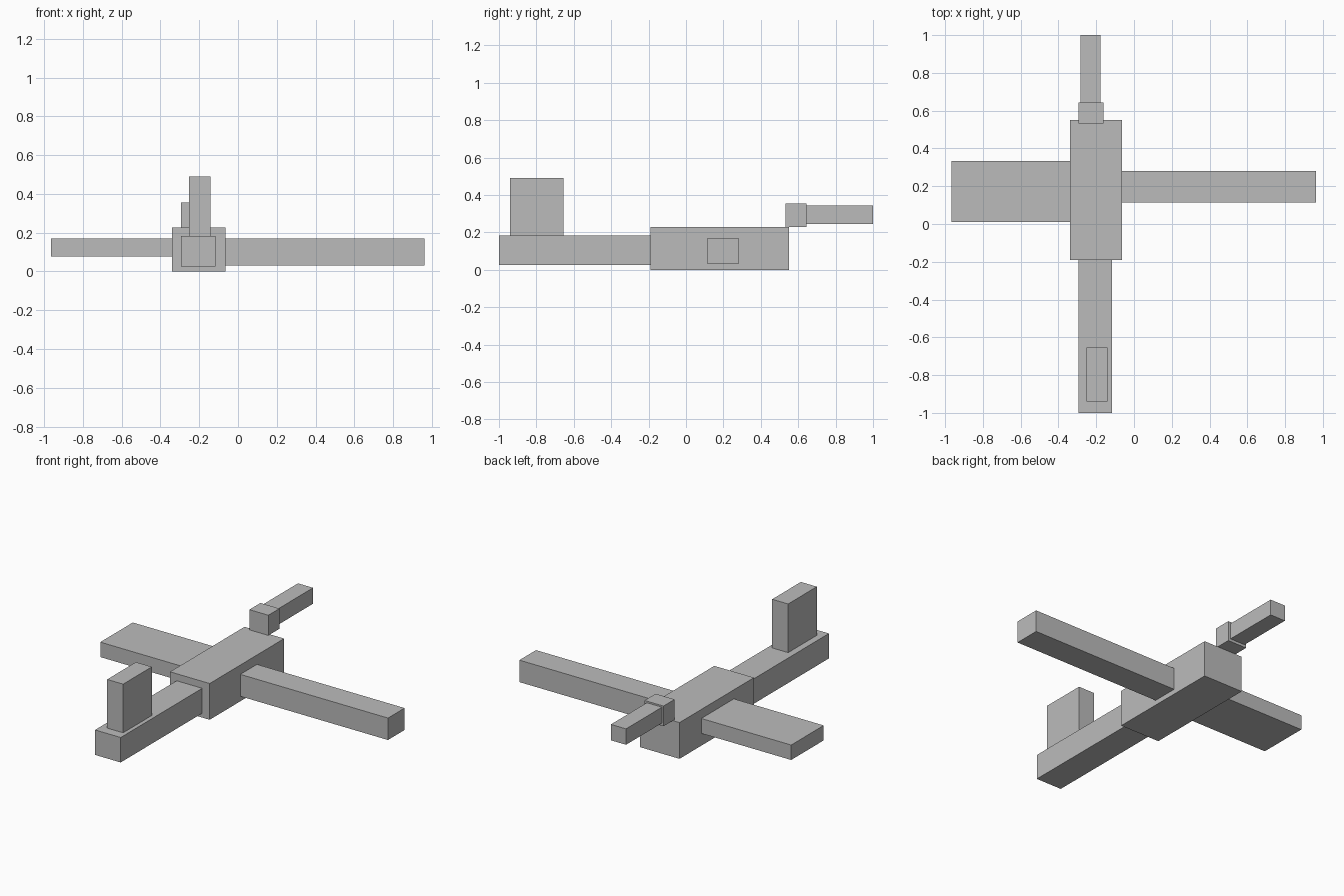
import bpy
import bmesh

if "Cube" in bpy.data.objects:
    bpy.data.objects.remove(bpy.data.objects["Cube"])

grey = bpy.data.materials.new("plain grey")
grey.diffuse_color = (0.5, 0.5, 0.5, 1)
grey.use_nodes = True
grey.node_tree.nodes["Principled BSDF"].inputs["Base Color"].default_value = grey.diffuse_color


def box(name, x, y, z):
    """Axis-aligned block from (min, max) ranges."""
    bm = bmesh.new()
    bmesh.ops.create_cube(bm, size=1)
    for v in bm.verts:
        v.co = [r[0] if c < 0 else r[1] for c, r in zip(v.co, (x, y, z))]
    centre = [(r[0] + r[1]) / 2 for r in (x, y, z)]
    bmesh.ops.translate(bm, verts=bm.verts, vec=[-c for c in centre])
    mesh = bpy.data.meshes.new(name)
    bm.to_mesh(mesh)
    bm.free()
    mesh.materials.append(grey)
    obj = bpy.data.objects.new(name, mesh)
    obj.location = centre
    bpy.context.collection.objects.link(obj)
    return obj


# Central body and the long beam in front of it
box("body", (-0.34, -0.064), (-0.19, 0.55), (0, 0.228))
box("front_beam", (-0.294, -0.116), (-1, -0.19), (0.027, 0.184))
box("upright_fin", (-0.252, -0.141), (-0.94, -0.655), (0.184, 0.49))

# Side arms: broad and flat on the left, narrow and long on the right
box("left_arm", (-0.965, -0.34), (0.01, 0.333), (0.077, 0.171))
box("right_arm", (-0.064, 0.963), (0.115, 0.28), (0.031, 0.169))

# Small block and rod at the rear
box("rear_block", (-0.294, -0.162), (0.533, 0.643), (0.228, 0.355))
box("rear_rod", (-0.283, -0.178), (0.643, 1), (0.245, 0.345))
